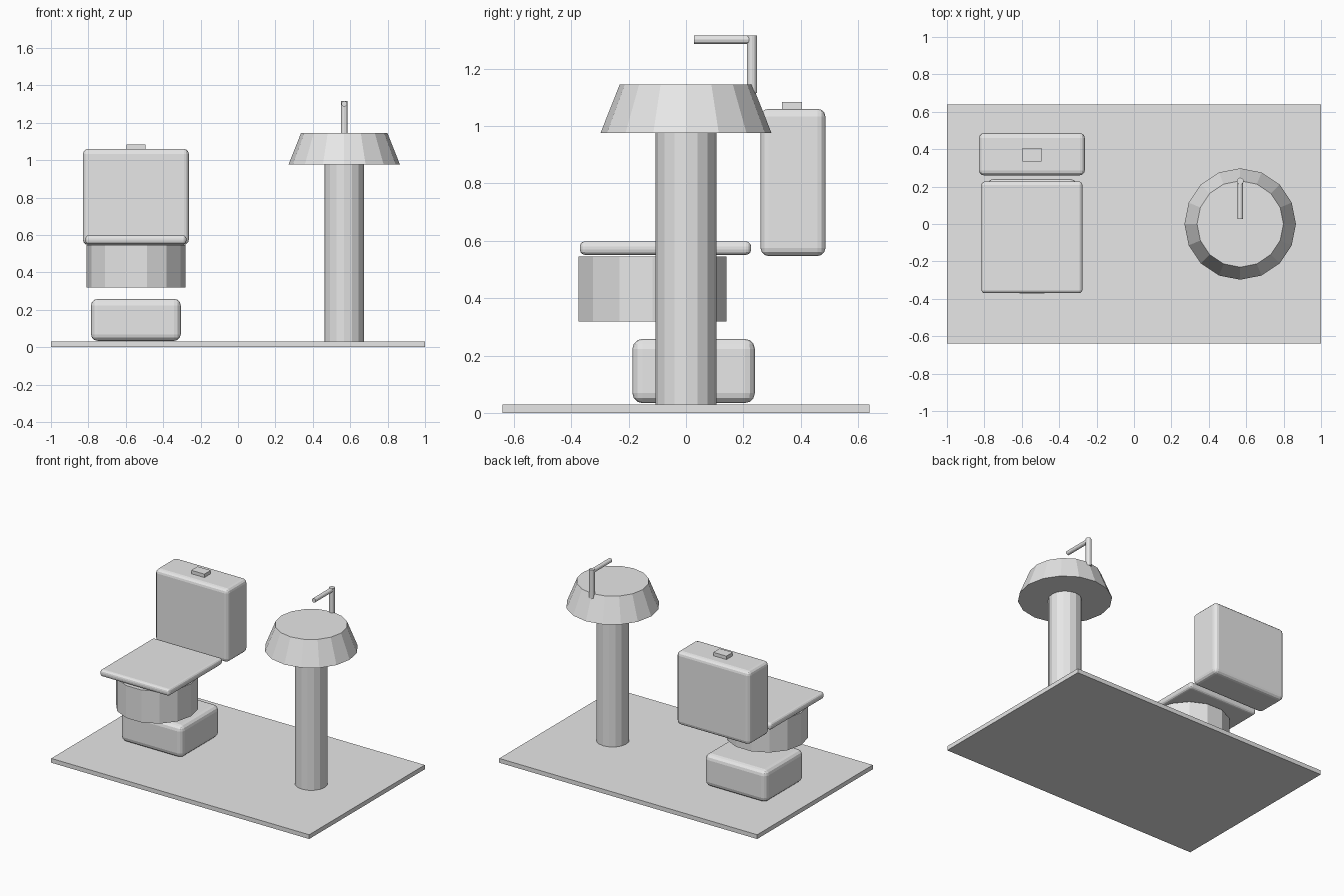
import bpy, bmesh, math
from mathutils import Matrix, Vector

if "Cube" in bpy.data.objects:
    bpy.data.objects.remove(bpy.data.objects["Cube"], do_unlink=True)

# Single ceramic colour
ceramic = bpy.data.materials.new("light_grey")
ceramic.use_nodes = True
GREY = (0.8, 0.8, 0.8, 1)
ceramic.diffuse_color = GREY
ceramic.node_tree.nodes["Principled BSDF"].inputs["Base Color"].default_value = GREY


def finish(name, bm):
    mesh = bpy.data.meshes.new(name)
    bm.to_mesh(mesh)
    bm.free()
    mesh.materials.append(ceramic)
    ob = bpy.data.objects.new(name, mesh)
    bpy.context.collection.objects.link(ob)
    return ob


def box(name, low, high, bevel=0, segments=3):
    """Box between two corners, with optionally rounded edges."""
    low, high = Vector(low), Vector(high)
    bm = bmesh.new()
    bmesh.ops.create_cube(bm, size=1)
    bmesh.ops.scale(bm, vec=high - low, verts=bm.verts)
    bmesh.ops.translate(bm, vec=(low + high) / 2, verts=bm.verts)
    if bevel:
        bmesh.ops.bevel(bm, geom=bm.edges[:], offset=bevel, segments=segments,
                        profile=0.5, affect='EDGES')
    return finish(name, bm)


def column(name, start, end, r_start, r_end, sides):
    """Straight or tapered faceted cylinder between two points."""
    start, end = Vector(start), Vector(end)
    axis = end - start
    bm = bmesh.new()
    bmesh.ops.create_cone(bm, cap_ends=True, segments=sides, radius1=r_start,
                          radius2=r_end, depth=axis.length)
    # Put a corner of the polygon on the y axis
    bmesh.ops.rotate(bm, matrix=Matrix.Rotation(math.pi / 2, 3, 'Z'), verts=bm.verts)
    turn = Vector((0, 0, 1)).rotation_difference(axis).to_matrix()
    bmesh.ops.rotate(bm, matrix=turn, verts=bm.verts)
    bmesh.ops.translate(bm, vec=(start + end) / 2, verts=bm.verts)
    return finish(name, bm)


# Floor slab
box("floor", (-1, -0.64, 0), (1, 0.64, 0.03))

# Toilet
TX = -0.546


def toilet_box(name, half_width, y, z, bevel=0):
    box(name, (TX - half_width, y[0], z[0]), (TX + half_width, y[1], z[1]), bevel)


toilet_box("toilet_foot", 0.24, (-0.187, 0.24), (0.034, 0.258), 0.035)
column("toilet_bowl", (TX, -0.117, 0.318), (TX, -0.117, 0.545), 0.264, 0.264, 14)
toilet_box("toilet_seat", 0.27, (-0.37, 0.227), (0.551, 0.598), 0.018)
toilet_box("toilet_tank", 0.283, (0.26, 0.486), (0.547, 1.06), 0.027)
toilet_box("flush_button", 0.051, (0.335, 0.405), (1.055, 1.084))

# Sink
SX = 0.568
column("sink_pedestal", (SX, 0, 0.03), (SX, 0, 0.976), 0.106, 0.106, 16)
column("sink_basin", (SX, 0, 0.976), (SX, 0, 1.145), 0.298, 0.231, 16)
column("faucet_post", (SX, 0.23, 1.116), (SX, 0.23, 1.316), 0.018, 0.018, 12)
column("faucet_spout", (SX, 0.235, 1.301), (SX, 0.028, 1.301), 0.015, 0.015, 12)
